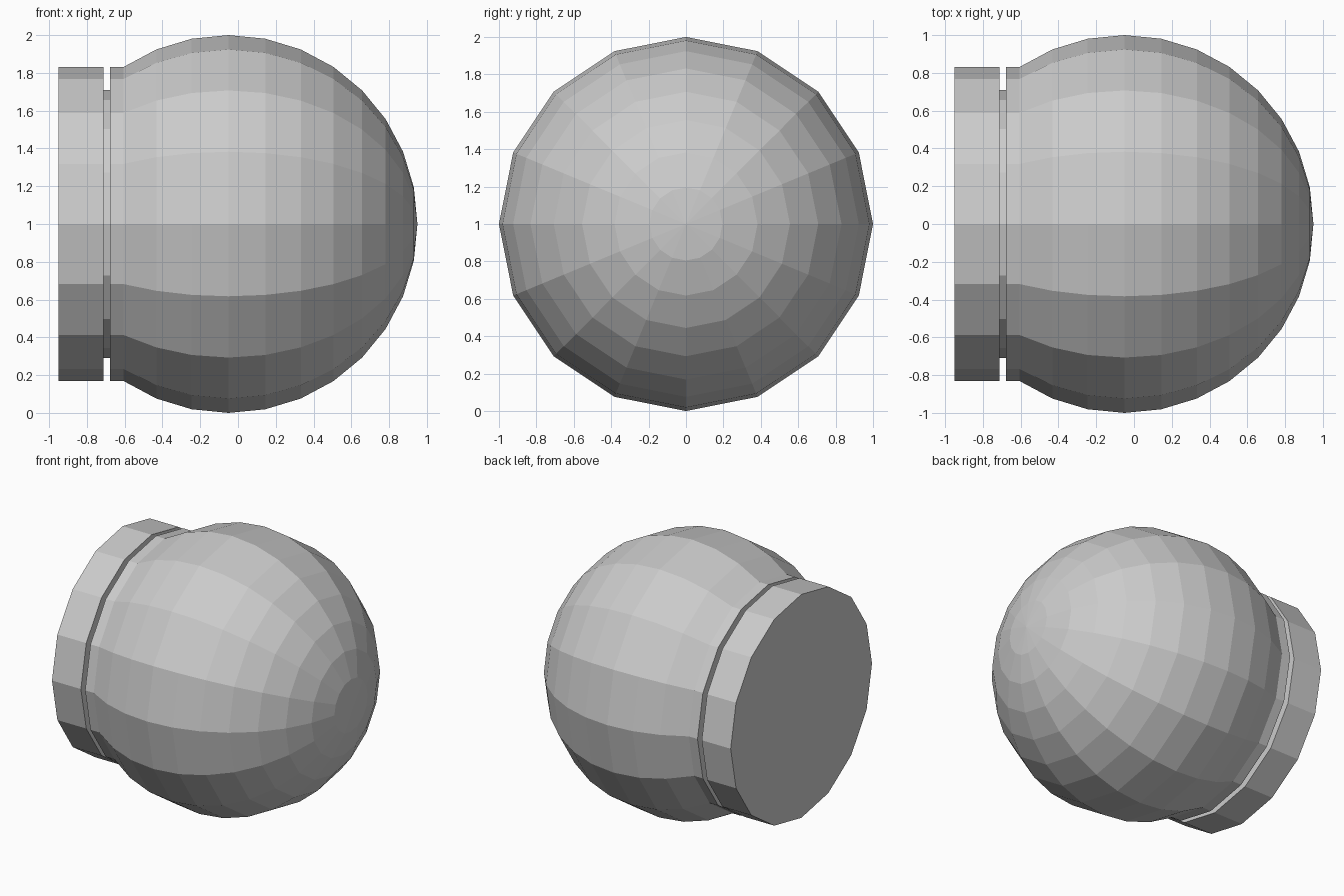
import bpy, bmesh
from math import sin, cos, pi, radians

if "Cube" in bpy.data.objects:
    bpy.data.objects.remove(bpy.data.objects["Cube"])

SIDES = 16
CX, CZ, R = -0.05, 1.0, 1.0


def lathe(name, profile):
    """Revolve (x, radius) points around the x axis; zero radius makes a pole."""
    bm = bmesh.new()
    rings = []
    for x, r in profile:
        n = SIDES if r > 1e-6 else 1
        rings.append([bm.verts.new((x, r * cos(2 * pi * i / SIDES),
                                    CZ + r * sin(2 * pi * i / SIDES)))
                      for i in range(n)])
    for a, b in zip(rings, rings[1:]):
        for i in range(SIDES):
            j = (i + 1) % SIDES
            if len(b) == 1:
                bm.faces.new((a[i], a[j], b[0]))
            else:
                bm.faces.new((a[i], a[j], b[j], b[i]))
    bm.faces.new(rings[0])  # flat back cap
    bmesh.ops.recalc_face_normals(bm, faces=bm.faces)
    mesh = bpy.data.meshes.new(name)
    bm.to_mesh(mesh)
    bm.free()
    obj = bpy.data.objects.new(name, mesh)
    bpy.context.collection.objects.link(obj)
    return obj


# Rear cap, narrow groove and collar
RIM = R * cos(radians(3 * 11.25))
GROOVE = 0.71
base = [(-0.95, RIM), (-0.712, RIM), (-0.712, GROOVE),
        (-0.677, GROOVE), (-0.677, RIM)]

# Faceted dome, from the collar to the pole at the right
dome = [(CX + R * sin(radians(11.25 * k)), R * cos(radians(11.25 * k)))
        for k in range(-3, 9)]

lathe("domed_body_with_grooved_base", base + dome)
